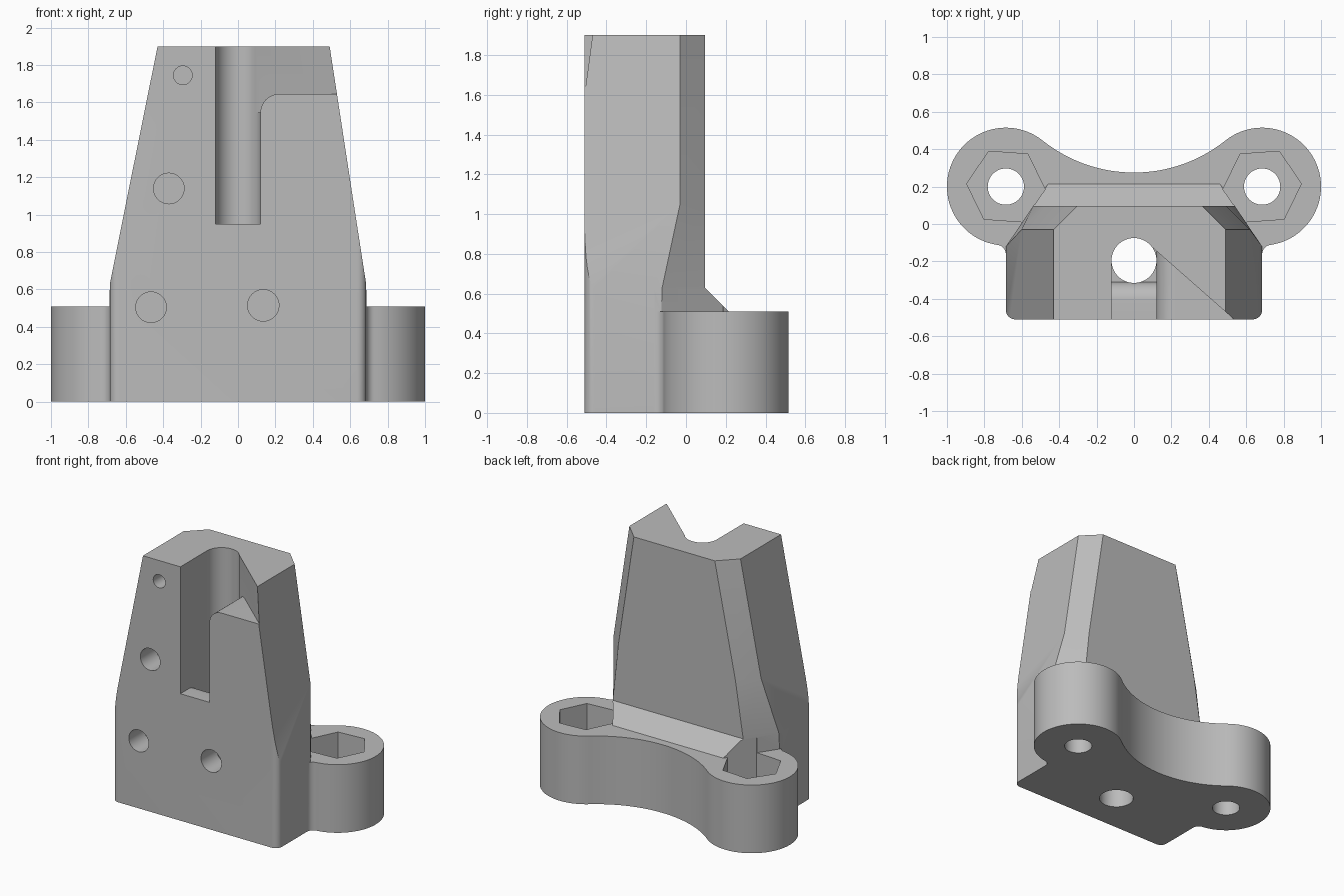
import bpy, bmesh, math
from mathutils import Vector

cube = bpy.data.objects.get("Cube")
if cube:
    bpy.data.objects.remove(cube)

EAR_X, EAR_Y, EAR_R = 0.685, 0.2, 0.315
BASE_H, TOP = 0.51, 1.9
HALF_W, FRONT = 0.685, -0.51

grey = bpy.data.materials.new("light_grey")
grey.use_nodes = True
grey.diffuse_color = (0.5, 0.5, 0.5, 1)
grey.node_tree.nodes["Principled BSDF"].inputs["Base Color"].default_value = (0.5, 0.5, 0.5, 1)


def arc(cx, cy, r, a0, a1, n):
    """Points on an arc, angles in degrees."""
    angles = [math.radians(a0 + (a1 - a0) * i / n) for i in range(n + 1)]
    return [(cx + r * math.cos(a), cy + r * math.sin(a)) for a in angles]


def loft(name, rings):
    """Closed solid through rings with equal point counts."""
    bm = bmesh.new()
    loops = [[bm.verts.new(p) for p in ring] for ring in rings]
    for a, b in zip(loops, loops[1:]):
        for i in range(len(a)):
            j = (i + 1) % len(a)
            bm.faces.new((a[i], a[j], b[j], b[i]))
    bm.faces.new(loops[0])
    bm.faces.new(loops[-1])
    bmesh.ops.recalc_face_normals(bm, faces=bm.faces[:])
    mesh = bpy.data.meshes.new(name)
    bm.to_mesh(mesh)
    bm.free()
    mesh.materials.append(grey)
    obj = bpy.data.objects.new(name, mesh)
    bpy.context.collection.objects.link(obj)
    return obj


def prism(name, profile, lo, hi, axis="z"):
    """Extrude a 2D profile along an axis."""
    place = {"z": lambda u, v, w: (u, v, w),
             "y": lambda u, v, w: (u, w, v),
             "x": lambda u, v, w: (w, u, v)}[axis]
    return loft(name, [[place(u, v, w) for u, v in profile] for w in (lo, hi)])


def combine(target, tool, operation):
    bpy.context.view_layer.objects.active = target
    mod = target.modifiers.new("combine", "BOOLEAN")
    mod.operation, mod.object, mod.solver = operation, tool, "EXACT"
    bpy.ops.object.modifier_apply(modifier=mod.name)
    bpy.data.objects.remove(tool)


def outline():
    """Footprint: rounded block, two ears and a hollow back."""
    hollow_r = 0.782
    hollow_y = EAR_Y + 0.075 + hollow_r
    join = math.degrees(math.atan2(hollow_y - EAR_Y, -EAR_X))
    fil = 0.05
    fx = HALF_W + fil
    fy = EAR_Y - math.sqrt((EAR_R + fil) ** 2 - (fx - EAR_X) ** 2)
    meet = math.degrees(math.atan2(fy - EAR_Y, fx - EAR_X))
    half = arc(HALF_W - 0.05, FRONT + 0.05, 0.05, -90, 0, 8)
    half += arc(fx, fy, fil, 180, meet + 180, 8)
    half += arc(EAR_X, EAR_Y, EAR_R, meet, join, 48)[1:]
    half += arc(0, hollow_y, hollow_r, join - 180, -90, 16)[1:]
    return half + [(-x, y) for x, y in reversed(half[:-1])]


def ring(z, left, right, side_y, inset_l, inset_r, back_y):
    """Column section with cut back corners."""
    pts = [(-left, -0.7), (right, -0.7), (right, side_y), (right - inset_r, back_y),
           (inset_l - left, back_y), (-left, side_y)]
    return [(x, y, z) for x, y in pts]


# tapered column, with its sloping foot at the back
column = loft("column", [
    ring(0.4, 0.69, 0.69, -0.127, 0.305, 0.305, 0.325),
    ring(0.63, 0.685, 0.685, -0.12, 0.145, 0.145, 0.095),
    ring(1.05, 0.601, 0.62, -0.03, 0.125, 0.125, 0.095),
    ring(TOP, 0.43, 0.49, -0.03, 0.125, 0.125, 0.095)])
slab = prism("slab", [(-2, -2), (2, -2), (2, 2), (-2, 2)], -0.5, BASE_H)
combine(column, slab, "UNION")

# bracket body from footprint and column envelope
body = prism("bracket_body", outline(), 0, 2.2)
combine(body, column, "INTERSECT")

# bolt holes and nut pockets in the ears
for s in (-1, 1):
    bolt = prism("bolt_hole", arc(s * EAR_X, EAR_Y, 0.097, 0, 352.5, 47), -0.2, 0.4)
    combine(body, bolt, "DIFFERENCE")
    start = 4 if s > 0 else -4
    nut = prism("nut_pocket", arc(s * EAR_X, EAR_Y, 0.21, start, start + 300, 5), 0.26, 0.62)
    combine(body, nut, "DIFFERENCE")

# open slot at the front with a rolled floor edge
slot_r, slot_y, floor = 0.12, -0.195, 0.95
side = [(-0.8, floor)] + arc(-0.41, floor - 0.1, 0.1, 90, 0, 10)
side += [(slot_y, floor - 0.1), (slot_y, 2.3), (-0.8, 2.3)]
combine(body, prism("slot", side, -slot_r, slot_r, "x"), "DIFFERENCE")

# vertical through hole
hole = prism("vertical_hole", arc(0, slot_y, slot_r, 0, 354.375, 63), -0.3, 2.4)
combine(body, hole, "DIFFERENCE")

# diagonal step beside the slot, with a rounded shoulder
step_z = 1.645
profile = [(0.08, step_z - 0.1)] + arc(0.22, step_z - 0.1, 0.1, 180, 90, 10)
profile += [(0.8, step_z), (0.8, 2.3), (0.08, 2.3)]
step = prism("step", profile, -1, 0.1, "y")
bm = bmesh.new()
bm.from_mesh(step.data)
cut = bmesh.ops.bisect_plane(bm, geom=bm.verts[:] + bm.edges[:] + bm.faces[:],
                             plane_co=Vector((0.115, -0.14, 0)),
                             plane_no=Vector((0.88, 1, 0)), clear_outer=True)
bmesh.ops.holes_fill(bm, edges=[e for e in bm.edges if e.is_boundary], sides=0)
bmesh.ops.recalc_face_normals(bm, faces=bm.faces[:])
bm.to_mesh(step.data)
bm.free()
combine(body, step, "DIFFERENCE")

# blind holes in the front face
for x, z, r in ((-0.295, 1.745, 0.05), (-0.37, 1.14, 0.082),
                (-0.465, 0.505, 0.082), (0.135, 0.515, 0.084)):
    pin = prism("pin_hole", arc(x, z, r, 0, 348.75, 31), -0.8, -0.33, "y")
    combine(body, pin, "DIFFERENCE")

# smooth round walls, crisp edges
bpy.ops.object.select_all(action="DESELECT")
body.select_set(True)
bpy.context.view_layer.objects.active = body
bpy.ops.object.shade_smooth_by_angle(angle=math.radians(25))
